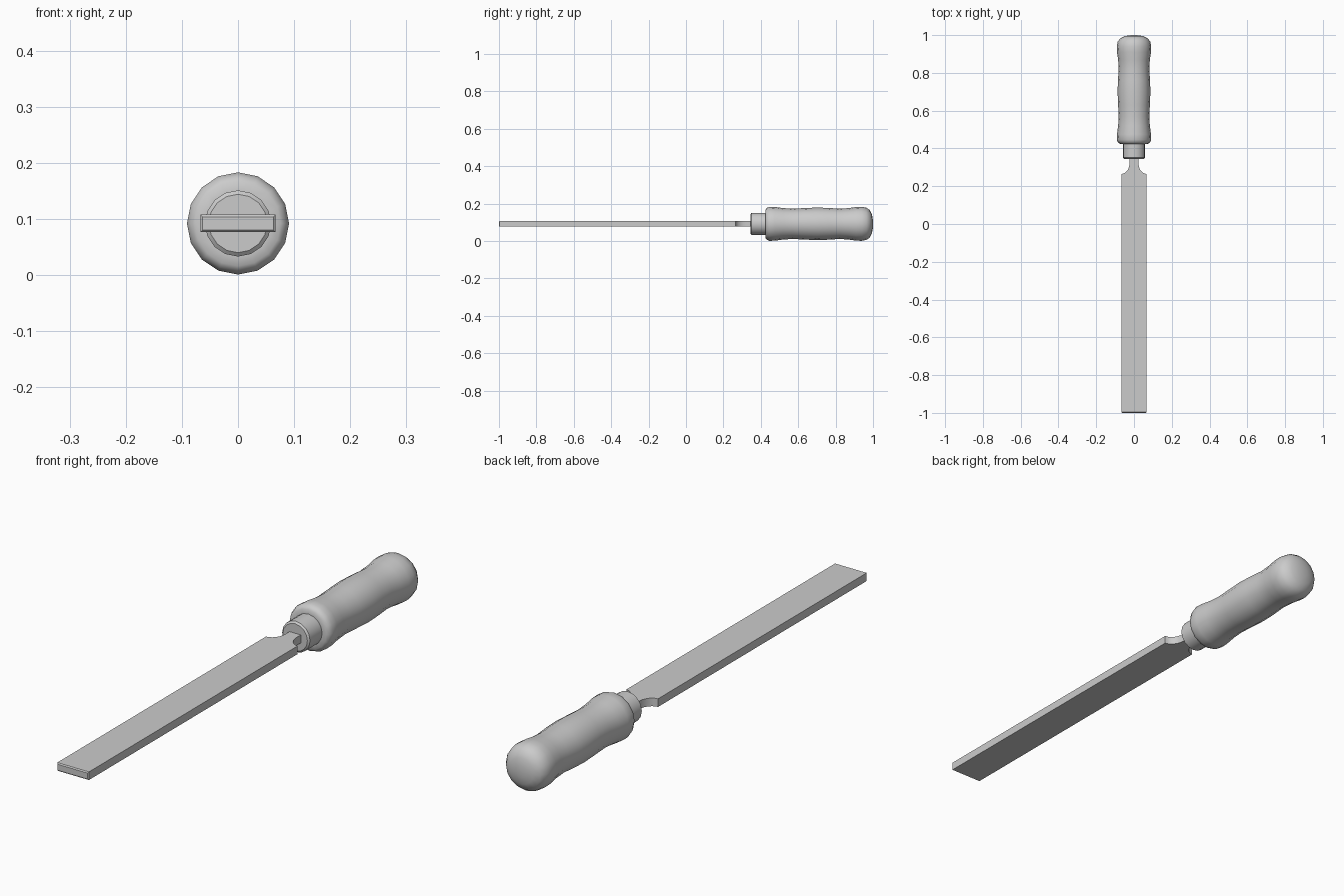
import bpy, bmesh, math
from mathutils import Matrix

cube = bpy.data.objects.get("Cube")
if cube:
    bpy.data.objects.remove(cube, do_unlink=True)

AXIS_Z = 0.092   # height of the tool's long axis
SIDES = 16

grey = bpy.data.materials.new("plain grey")
grey.use_nodes = True
colour = (0.6, 0.6, 0.6, 1)
grey.diffuse_color = colour
grey.node_tree.nodes["Principled BSDF"].inputs["Base Color"].default_value = colour


def finish(name, bm, smooth_angle=None):
    """Turn a bmesh into a named, coloured object."""
    bmesh.ops.recalc_face_normals(bm, faces=bm.faces)
    mesh = bpy.data.meshes.new(name)
    bm.to_mesh(mesh)
    bm.free()
    mesh.materials.append(grey)
    ob = bpy.data.objects.new(name, mesh)
    bpy.context.collection.objects.link(ob)
    ob.location.z = AXIS_Z
    if smooth_angle:
        bpy.ops.object.select_all(action='DESELECT')
        ob.select_set(True)
        bpy.context.view_layer.objects.active = ob
        bpy.ops.object.shade_smooth_by_angle(angle=math.radians(smooth_angle))
    return ob


def turned(name, profile, smooth_angle):
    """Spin a (y, radius) profile around the y axis and close both ends."""
    bm = bmesh.new()
    rings = []
    for y, r in profile:
        angles = [2 * math.pi * i / SIDES for i in range(SIDES)]
        rings.append([bm.verts.new((r * math.sin(a), y, r * math.cos(a))) for a in angles])
    for a, b in zip(rings, rings[1:]):
        for i in range(SIDES):
            j = (i + 1) % SIDES
            bm.faces.new((a[i], a[j], b[j], b[i]))
    bm.faces.new(rings[0])
    bm.faces.new(rings[-1])
    return finish(name, bm, smooth_angle)


# Blade with concave shoulders and a narrow tang
half_w, tang_w, thick = 0.067, 0.024, 0.031
shoulder, shoulder_len, steps = 0.265, 0.055, 6
right = [(half_w, -1)]
for i in range(steps + 1):
    a = math.pi / 2 * i / steps
    right.append((half_w - (half_w - tang_w) * math.sin(a),
                  shoulder + shoulder_len * (1 - math.cos(a))))
right.append((tang_w, 0.37))
outline = right + [(-x, y) for x, y in reversed(right)]

bm = bmesh.new()
base = bm.faces.new([bm.verts.new((x, y, -thick / 2)) for x, y in outline])
top = bmesh.ops.extrude_face_region(bm, geom=[base])["geom"]
bmesh.ops.translate(bm, vec=(0, 0, thick),
                    verts=[v for v in top if isinstance(v, bmesh.types.BMVert)])
# Small chamfer around the front tip
tip = [e for e in bm.edges if all(v.co.y < -0.999 for v in e.verts)]
bmesh.ops.bevel(bm, geom=tip, offset=0.004, segments=1, affect='EDGES')
finish("blade", bm, 25)

# Ferrule with a chamfered rim
turned("ferrule", [(0.345, 0.052), (0.351, 0.059), (0.44, 0.059)], 30)

# Handle with two gentle waists and a rounded butt
turned("handle", [
    (0.424, 0.058), (0.425, 0.076), (0.432, 0.085), (0.446, 0.091),
    (0.475, 0.090), (0.52, 0.084), (0.57, 0.081), (0.63, 0.084),
    (0.70, 0.087), (0.76, 0.085), (0.82, 0.081), (0.87, 0.084),
    (0.91, 0.090), (0.94, 0.091), (0.965, 0.086), (0.983, 0.073),
    (0.994, 0.050), (0.999, 0.024), (1.0, 0.006)], 50)
